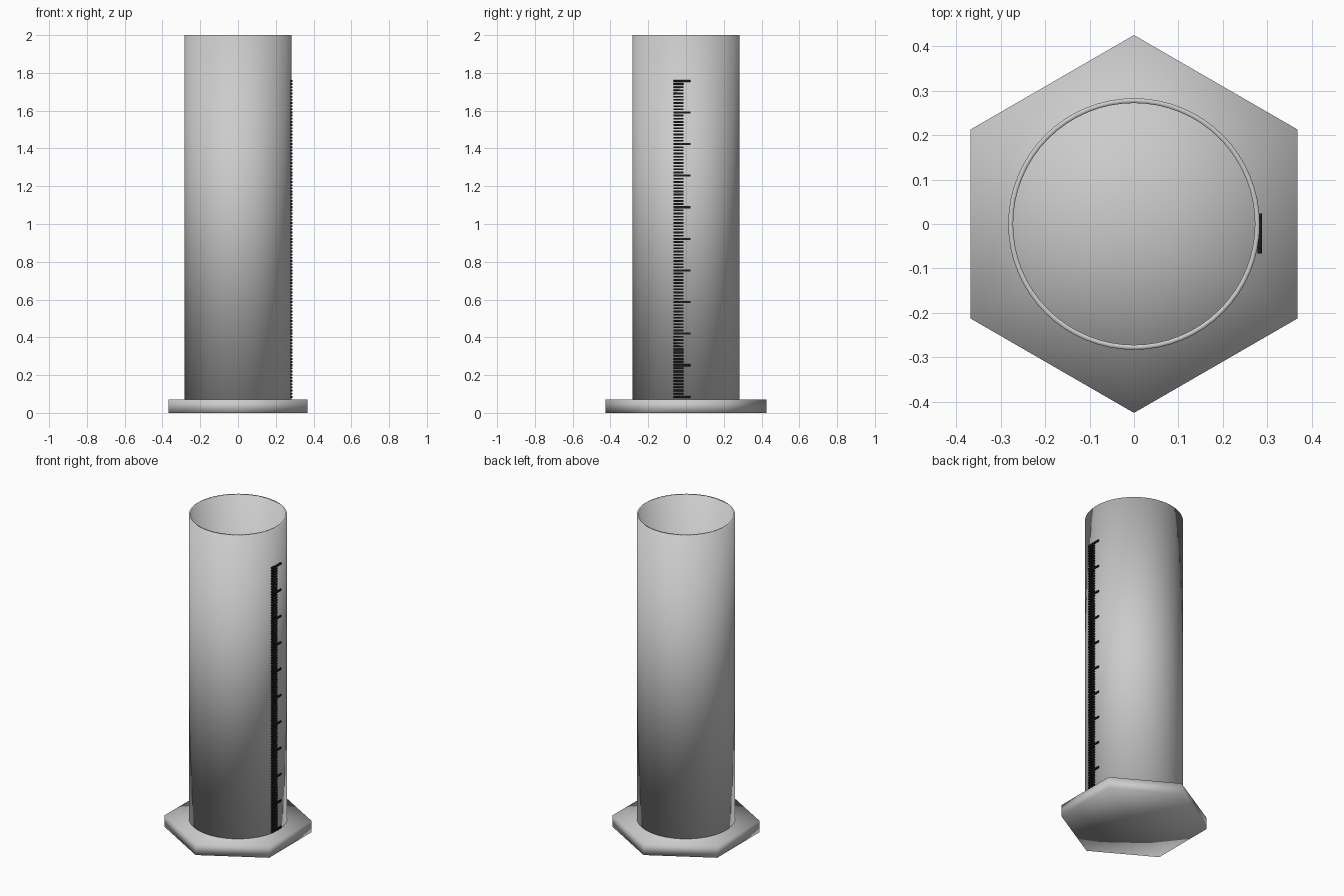
import bpy, bmesh
from math import cos, sin, pi
from mathutils import Matrix

if "Cube" in bpy.data.objects:
    bpy.data.objects.remove(bpy.data.objects["Cube"])

BASE_TOP = 0.072
HEIGHT = 2.0


def make_object(name, bm, smooth=False):
    bmesh.ops.recalc_face_normals(bm, faces=bm.faces)
    for f in bm.faces:
        f.smooth = smooth
    mesh = bpy.data.meshes.new(name)
    bm.to_mesh(mesh)
    bm.free()
    obj = bpy.data.objects.new(name, mesh)
    bpy.context.collection.objects.link(obj)
    return obj


# Hexagonal foot, points towards +y and -y, softly shaded with fan caps
bm = bmesh.new()
rings = [[bm.verts.new((0.425 * cos(pi / 6 + i * pi / 3), 0.425 * sin(pi / 6 + i * pi / 3), z))
          for i in range(6)] for z in (0, BASE_TOP)]
centres = [bm.verts.new((0, 0, z)) for z in (0, BASE_TOP)]
for i in range(6):
    j = (i + 1) % 6
    bm.faces.new((rings[0][i], rings[0][j], rings[1][j], rings[1][i]))
    for ring, centre in zip(rings, centres):
        bm.faces.new((ring[i], ring[j], centre))
make_object("hexagonal_base", bm, smooth=True)

# Open tube: closed wall profile spun round z
bm = bmesh.new()
SEGMENTS = 64
profile = [(0.283, BASE_TOP - 0.002), (0.283, HEIGHT), (0.272, HEIGHT), (0.272, BASE_TOP - 0.002)]
rings = [[bm.verts.new((r * cos(2 * pi * i / SEGMENTS), r * sin(2 * pi * i / SEGMENTS), z))
          for i in range(SEGMENTS)] for r, z in profile]
for k in range(4):
    a, b = rings[k], rings[(k + 1) % 4]
    for i in range(SEGMENTS):
        j = (i + 1) % SEGMENTS
        bm.faces.new((a[i], a[j], b[j], b[i]))
make_object("cylinder_tube", bm, smooth=True)

# Graduation marks on the +x side, every tenth one longer
black = bpy.data.materials.new("black_marks")
black.diffuse_color = (0.01, 0.01, 0.01, 1)
black.use_nodes = True
black.node_tree.nodes["Principled BSDF"].inputs["Base Color"].default_value = black.diffuse_color


def add_marks(name, indices, y0, y1, thickness):
    bm = bmesh.new()
    for i in indices:
        z = 0.085 + i * 0.01673
        bmesh.ops.create_cube(bm, size=1, matrix=Matrix.Translation((0.283, (y0 + y1) / 2, z))
                              @ Matrix.Diagonal((0.011, y1 - y0, thickness, 1)))
    make_object(name, bm).data.materials.append(black)


add_marks("minor_marks", [i for i in range(101) if i % 10], -0.066, -0.014, 0.009)
add_marks("major_marks", range(0, 101, 10), -0.066, 0.024, 0.011)
